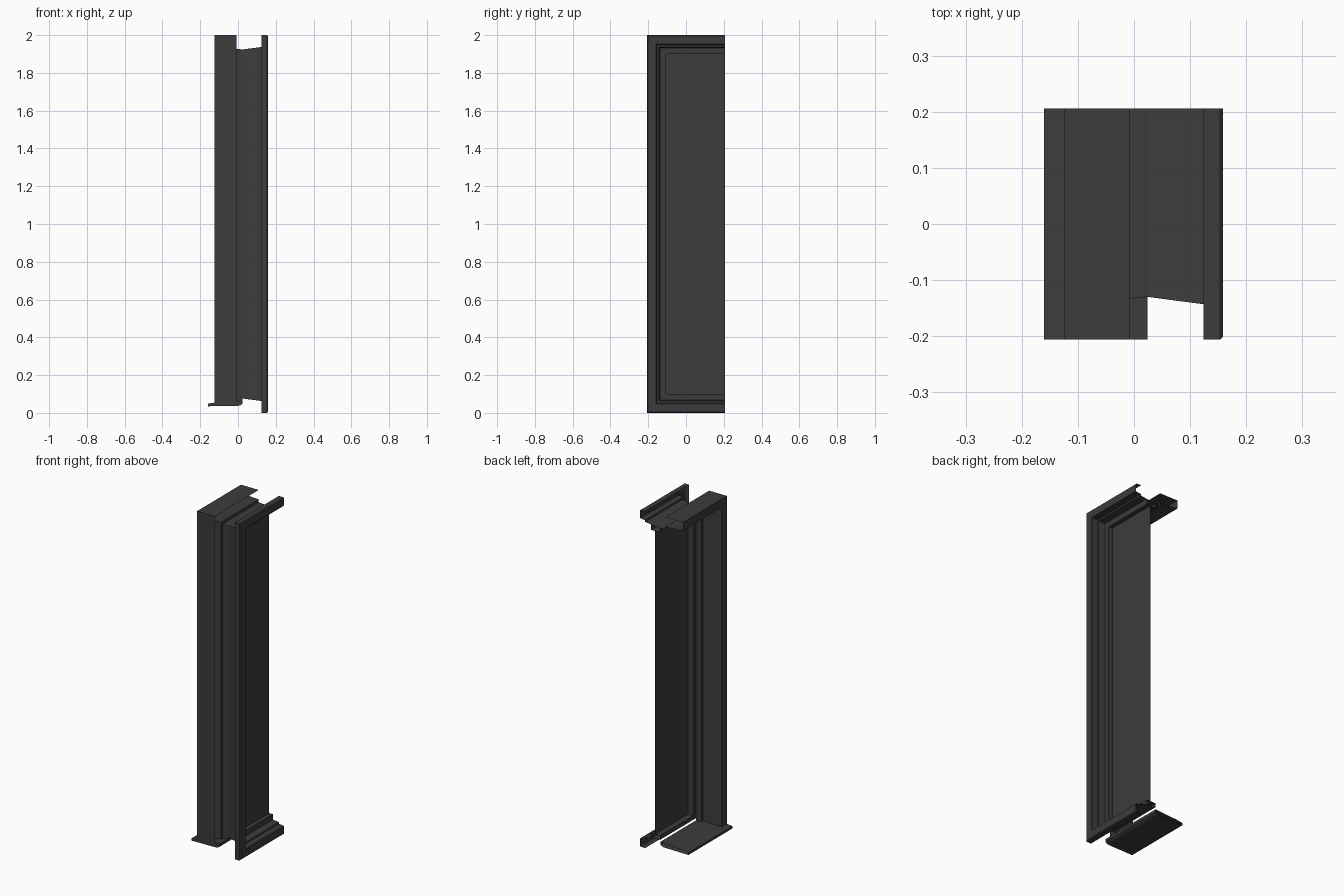
import bpy

if "Cube" in bpy.data.objects:
    bpy.data.objects.remove(bpy.data.objects["Cube"])

Y0, Y1, H = -0.206, 0.206, 2.0   # outer jamb edge, open cut edge, height

mat = bpy.data.materials.new("dark_grey")
mat.diffuse_color = (0.045, 0.045, 0.045, 1)
mat.use_nodes = True
mat.node_tree.nodes["Principled BSDF"].inputs["Base Color"].default_value = mat.diffuse_color


def make(name, verts, faces):
    me = bpy.data.meshes.new(name)
    me.from_pydata(verts, [], faces)
    me.update()
    ob = bpy.data.objects.new(name, me)
    bpy.context.collection.objects.link(ob)
    me.materials.append(mat)
    return ob


def frame_sweep(name, profile, closed=False, sill=None):
    """Sweep (x, inset) points with mitred corners round the open-sided frame.
    With a sill height the jamb stops there and there is no bottom rail."""
    verts, faces = [], []
    for x, d in profile:
        path = [(x, Y1, H - d), (x, Y0 + d, H - d)]
        if sill is None:
            path += [(x, Y0 + d, d), (x, Y1, d)]
        else:
            path += [(x, Y0 + d, sill)]
        verts += path
    m, n = len(path), len(profile)
    for i in range(n if closed else n - 1):
        j = (i + 1) % n
        for k in range(m - 1):
            faces.append((i * m + k, i * m + k + 1, j * m + k + 1, j * m + k))
    return make(name, verts, faces)


# Interior casing: open-backed channel with eased edges
frame_sweep("interior_casing", [(0.124, 0), (0.153, 0), (0.159, 0.005),
                                (0.159, 0.047), (0.155, 0.051), (0.124, 0.053)])

# Tapered reveal lining between casing and sash
frame_sweep("interior_reveal", [(0.124, 0.053), (0.124, 0.063), (0.025, 0.076)])

# Sash around the glass
frame_sweep("sash", [(0.085, 0.068), (0.085, 0.1), (0.025, 0.1), (0.025, 0.076)],
            closed=True)

# Exterior jamb and head: open-backed channel standing on the sill
frame_sweep("exterior_surround", [(-0.008, 0), (-0.125, 0), (-0.125, 0.05),
                                  (-0.008, 0.056), (-0.008, 0.073), (0.025, 0.076)],
            sill=0.05)

# Glass pane
g = 0.1
make("glass", [(0.06, Y0 + g, g), (0.06, Y1, g), (0.06, Y1, H - g), (0.06, Y0 + g, H - g)],
     [(0, 1, 2, 3)])

# Sloping exterior sill, capped at the jamb end and open at the cut
prof = [(-0.16, 0.035), (-0.16, 0.049), (-0.13, 0.053), (-0.125, 0.054),
        (0.024, 0.064), (0.024, 0.048), (0.012, 0.04), (0.0, 0.037)]
n = len(prof)
verts = [(x, y, z) for y in (Y0, Y1) for x, z in prof]
faces = [(i, (i + 1) % n, n + (i + 1) % n, n + i) for i in range(n)]
make("exterior_sill", verts, faces + [tuple(range(n))])
